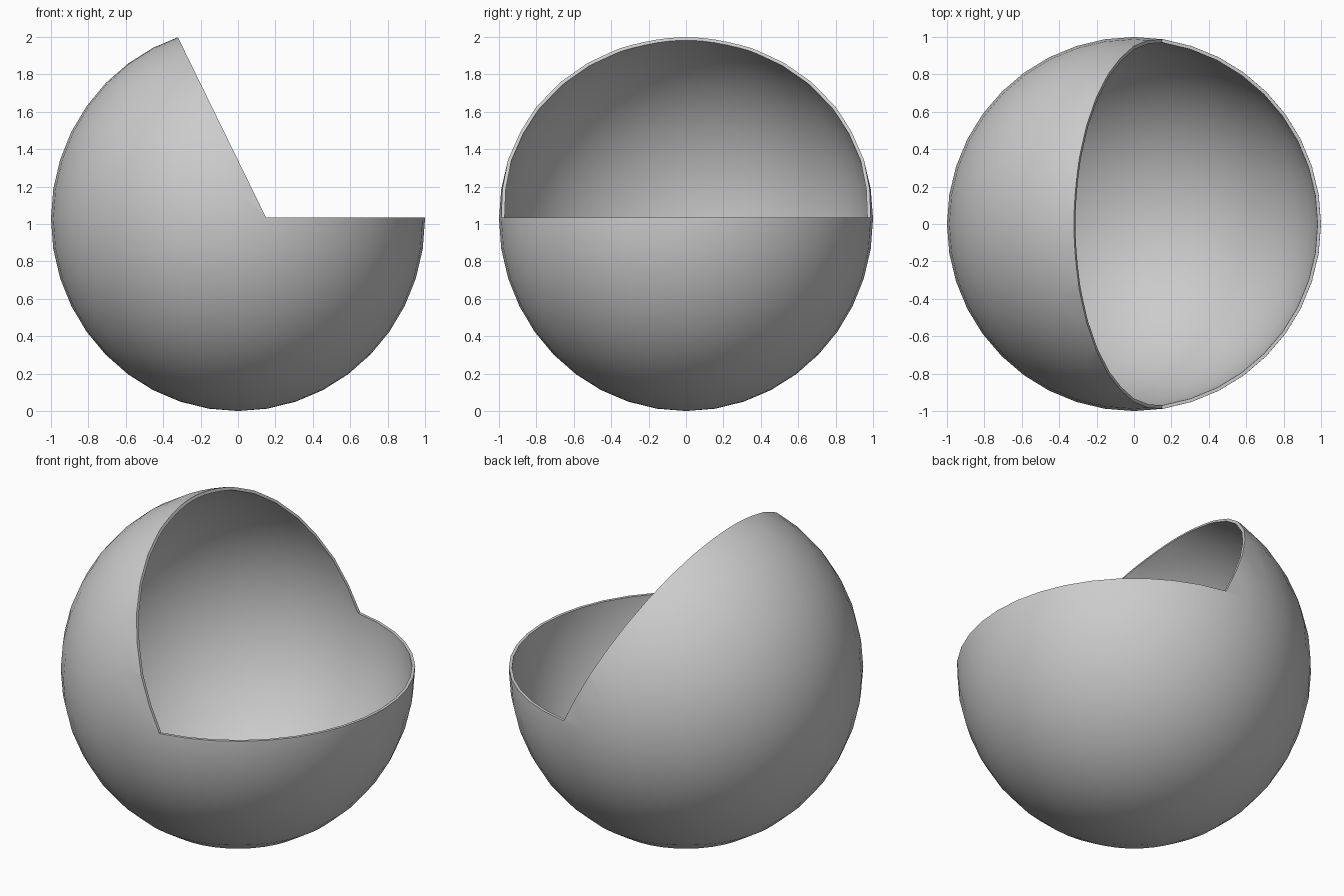
import bpy, bmesh

if "Cube" in bpy.data.objects:
    bpy.data.objects.remove(bpy.data.objects["Cube"])

CZ = 1.027      # centre height (sphere slightly stretched in z)
RIM_Z = 1.034   # height of the horizontal rim
CORNER_X, TOP_X, TOP_Z = 0.15, -0.322, 2.0

# hollow sphere shell: outer wall plus inward-facing inner wall
bm = bmesh.new()
bmesh.ops.create_uvsphere(bm, u_segments=40, v_segments=20, radius=1.0)
inner = bmesh.ops.create_uvsphere(bm, u_segments=40, v_segments=20, radius=0.982)["verts"]
bmesh.ops.reverse_faces(bm, faces=list({f for v in inner for f in v.link_faces}))
for v in bm.verts:
    v.co.z = v.co.z * CZ + CZ
mesh = bpy.data.meshes.new("shell")
bm.to_mesh(mesh)
bm.free()
shell = bpy.data.objects.new("open_shell", mesh)
bpy.context.collection.objects.link(shell)

# wedge cutter: horizontal floor and sloping left side
slope = (TOP_X - CORNER_X) / (TOP_Z - RIM_Z)
high = 2.6
profile = [(CORNER_X, RIM_Z), (1.6, RIM_Z), (1.6, high),
           (CORNER_X + slope * (high - RIM_Z), high)]
bm = bmesh.new()
face = bm.faces.new([bm.verts.new((x, -1.5, z)) for x, z in profile])
ext = bmesh.ops.extrude_face_region(bm, geom=[face])["geom"]
bmesh.ops.translate(bm, vec=(0, 3, 0),
                    verts=[g for g in ext if isinstance(g, bmesh.types.BMVert)])
bmesh.ops.recalc_face_normals(bm, faces=bm.faces)
cut_mesh = bpy.data.meshes.new("cutter")
bm.to_mesh(cut_mesh)
bm.free()
cutter = bpy.data.objects.new("wedge_cutter", cut_mesh)
bpy.context.collection.objects.link(cutter)
cutter.hide_render = True

# cut the opening, then remove the helper
mod = shell.modifiers.new("opening", "BOOLEAN")
mod.operation = "DIFFERENCE"
mod.solver = "EXACT"
mod.object = cutter
bpy.context.view_layer.objects.active = shell
shell.select_set(True)
bpy.ops.object.modifier_apply(modifier=mod.name)
bpy.data.objects.remove(cutter)

bpy.ops.object.shade_smooth_by_angle(angle=0.7)
